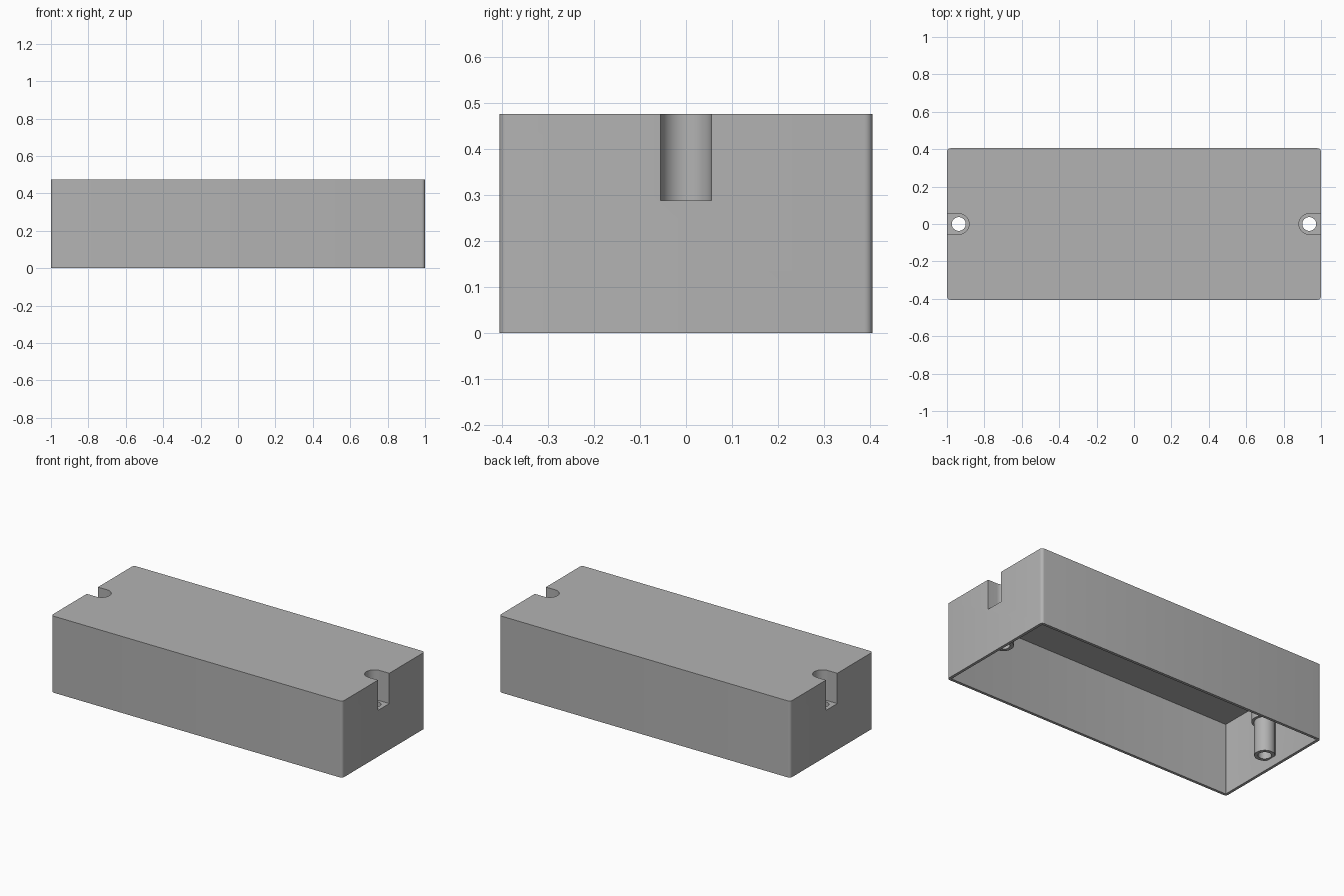
import bpy, bmesh, math

L, W, H = 2.0, 0.81, 0.475      # outer size
WALL, ROOF = 0.017, 0.035       # side walls and top plate
POST_X = 0.937                  # screw post distance from the centre
NOTCH_R, FLOOR = 0.055, 0.287   # screw head notch

if "Cube" in bpy.data.objects:
    bpy.data.objects.remove(bpy.data.objects["Cube"], do_unlink=True)

grey = bpy.data.materials.new("plain grey plastic")
grey.use_nodes = True
grey.diffuse_color = (0.45, 0.45, 0.45, 1)
grey.node_tree.nodes["Principled BSDF"].inputs["Base Color"].default_value = grey.diffuse_color


def prism(name, outline, z0, z1):
    """Extrude a flat outline from z0 up to z1."""
    bm = bmesh.new()
    face = bm.faces.new([bm.verts.new((x, y, z0)) for x, y in outline])
    top = bmesh.ops.extrude_face_region(bm, geom=[face])["geom"]
    verts = [v for v in top if isinstance(v, bmesh.types.BMVert)]
    bmesh.ops.translate(bm, verts=verts, vec=(0, 0, z1 - z0))
    bmesh.ops.recalc_face_normals(bm, faces=bm.faces)
    mesh = bpy.data.meshes.new(name)
    bm.to_mesh(mesh)
    bm.free()
    mesh.materials.append(grey)
    obj = bpy.data.objects.new(name, mesh)
    bpy.context.collection.objects.link(obj)
    return obj


def rounded_rect(length, width, r, steps=5):
    pts = []
    for q, (sx, sy) in enumerate([(1, 1), (-1, 1), (-1, -1), (1, -1)]):
        cx, cy = sx * (length / 2 - r), sy * (width / 2 - r)
        for i in range(steps + 1):
            a = (q + i / steps) * math.pi / 2
            pts.append((cx + r * math.cos(a), cy + r * math.sin(a)))
    return pts


def circle(cx, r, n=40):
    return [(cx + r * math.cos(i * math.tau / n), r * math.sin(i * math.tau / n))
            for i in range(n)]


def slot(side, r, end, n=24):
    """Half circle facing the middle, straight sides out to the end wall."""
    arc = [(POST_X - r * math.sin(i * math.pi / n), r * math.cos(i * math.pi / n))
           for i in range(n + 1)]
    return [(side * x, y) for x, y in arc + [(end, -r), (end, r)]]


def combine(target, tool, operation):
    mod = target.modifiers.new(operation.lower(), "BOOLEAN")
    mod.operation, mod.object, mod.solver = operation, tool, "EXACT"
    bpy.context.view_layer.objects.active = target
    bpy.ops.object.modifier_apply(modifier=mod.name)
    bpy.data.objects.remove(tool, do_unlink=True)


# Open-bottomed shell with softly rounded upright edges
cover = prism("enclosure_cover", rounded_rect(L, W, 0.018), 0, H)
cavity = prism("cavity", rounded_rect(L - 2 * WALL, W - 2 * WALL, 0.004), -0.1, H - ROOF)
combine(cover, cavity, "DIFFERENCE")

for side in (-1, 1):
    # Notch housing and hollow screw post
    combine(cover, prism("housing", slot(side, NOTCH_R + 0.018, 0.992), FLOOR - 0.02, H - 0.01), "UNION")
    combine(cover, prism("post", circle(side * POST_X, 0.058), 0.055, FLOOR - 0.005), "UNION")
    # Notch open to the end wall, then the screw hole
    combine(cover, prism("notch", slot(side, NOTCH_R, 1.1), FLOOR, H + 0.1), "DIFFERENCE")
    combine(cover, prism("hole", circle(side * POST_X, 0.037), -0.1, H + 0.1), "DIFFERENCE")

bpy.ops.object.select_all(action="DESELECT")
cover.select_set(True)
bpy.context.view_layer.objects.active = cover
bpy.ops.object.shade_smooth_by_angle(angle=math.radians(30))
